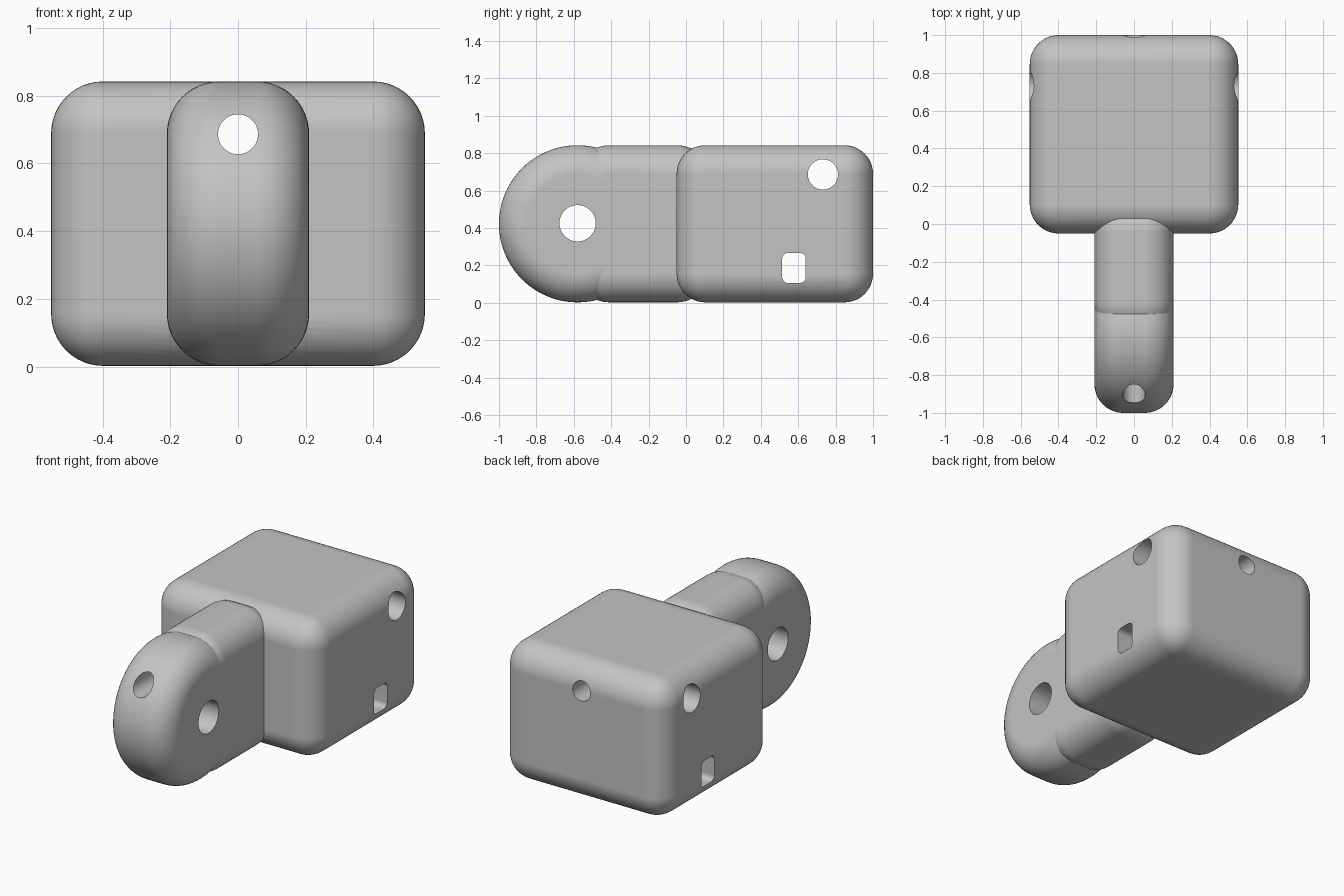
import bpy, bmesh, math
from mathutils import Matrix, Vector

cube = bpy.data.objects.get("Cube")
if cube:
    bpy.data.objects.remove(cube, do_unlink=True)

MID_Z = 0.422
HALF_Z = 0.42
ROUND = 0.153

grey = bpy.data.materials.new("light grey")
grey.use_nodes = True
colour = (0.55, 0.55, 0.55, 1)
grey.diffuse_color = colour
grey.node_tree.nodes["Principled BSDF"].inputs["Base Color"].default_value = colour


def finish(bm, name):
    mesh = bpy.data.meshes.new(name)
    bmesh.ops.recalc_face_normals(bm, faces=bm.faces)
    bm.to_mesh(mesh)
    bm.free()
    mesh.materials.append(grey)
    obj = bpy.data.objects.new(name, mesh)
    bpy.context.collection.objects.link(obj)
    return obj


def box(name, centre, size, radius, segments=12, edge_axis=None):
    """Rounded box; edge_axis limits rounding to edges along that axis."""
    bm = bmesh.new()
    bmesh.ops.create_cube(bm, size=1)
    bmesh.ops.scale(bm, vec=size, verts=bm.verts)
    bmesh.ops.translate(bm, vec=centre, verts=bm.verts)
    edges = [e for e in bm.edges if edge_axis is None
             or abs((e.verts[0].co - e.verts[1].co)[edge_axis]) > 1e-4]
    bmesh.ops.bevel(bm, geom=edges, offset=radius, segments=segments,
                    profile=0.5, affect='EDGES')
    return finish(bm, name)


def cylinder(name, centre, radius, length, axis, rounding=0, sides=48):
    bm = bmesh.new()
    bmesh.ops.create_cone(bm, cap_ends=True, segments=sides, radius1=radius,
                          radius2=radius, depth=length)
    if rounding:
        rims = [e for e in bm.edges if abs(e.verts[0].co.z - e.verts[1].co.z) < 1e-4]
        bmesh.ops.bevel(bm, geom=rims, offset=rounding, segments=12,
                        profile=0.5, affect='EDGES')
    turn = Vector((0, 0, 1)).rotation_difference(Vector(axis)).to_matrix().to_4x4()
    bmesh.ops.transform(bm, matrix=Matrix.Translation(centre) @ turn, verts=bm.verts)
    return finish(bm, name)


def combine(target, other, operation):
    bpy.context.view_layer.objects.active = target
    mod = target.modifiers.new(operation, 'BOOLEAN')
    mod.operation, mod.solver, mod.object = operation, 'EXACT', other
    bpy.ops.object.modifier_apply(modifier=mod.name)
    bpy.data.objects.remove(other, do_unlink=True)


X, Y = (1, 0, 0), (0, 1, 0)

# Solid parts: block head, arm and rounded lug
body = box("block_with_lug", (0, 0.475, MID_Z), (1.104, 1.05, 2 * HALF_Z), ROUND)
arm = box("arm", (0, -0.229, MID_Z), (0.42, 0.678, 2 * HALF_Z - 0.001), ROUND)
lug = cylinder("lug", (0, -0.58, MID_Z), 0.42, 0.419, X, rounding=ROUND, sides=96)
for part in (arm, lug):
    combine(body, part, 'UNION')

# Through holes: lug pin, lengthwise bore, cross bore and slot
holes = [
    cylinder("pin_hole", (0, -0.58, 0.425), 0.097, 3, X),
    cylinder("long_bore", (0, 0, 0.686), 0.059, 3, Y),
    cylinder("cross_bore", (0, 0.732, 0.686), 0.081, 3, X),
    box("slot", (0, 0.577, 0.186), (3, 0.126, 0.16), 0.03, 5, edge_axis=0),
]
for hole in holes:
    combine(body, hole, 'DIFFERENCE')

# Smooth shading with crisp hole rims
bpy.ops.object.select_all(action='DESELECT')
body.select_set(True)
bpy.context.view_layer.objects.active = body
bpy.ops.object.shade_smooth_by_angle(angle=math.radians(25))
weighted = body.modifiers.new("even_normals", 'WEIGHTED_NORMAL')
weighted.keep_sharp = True
